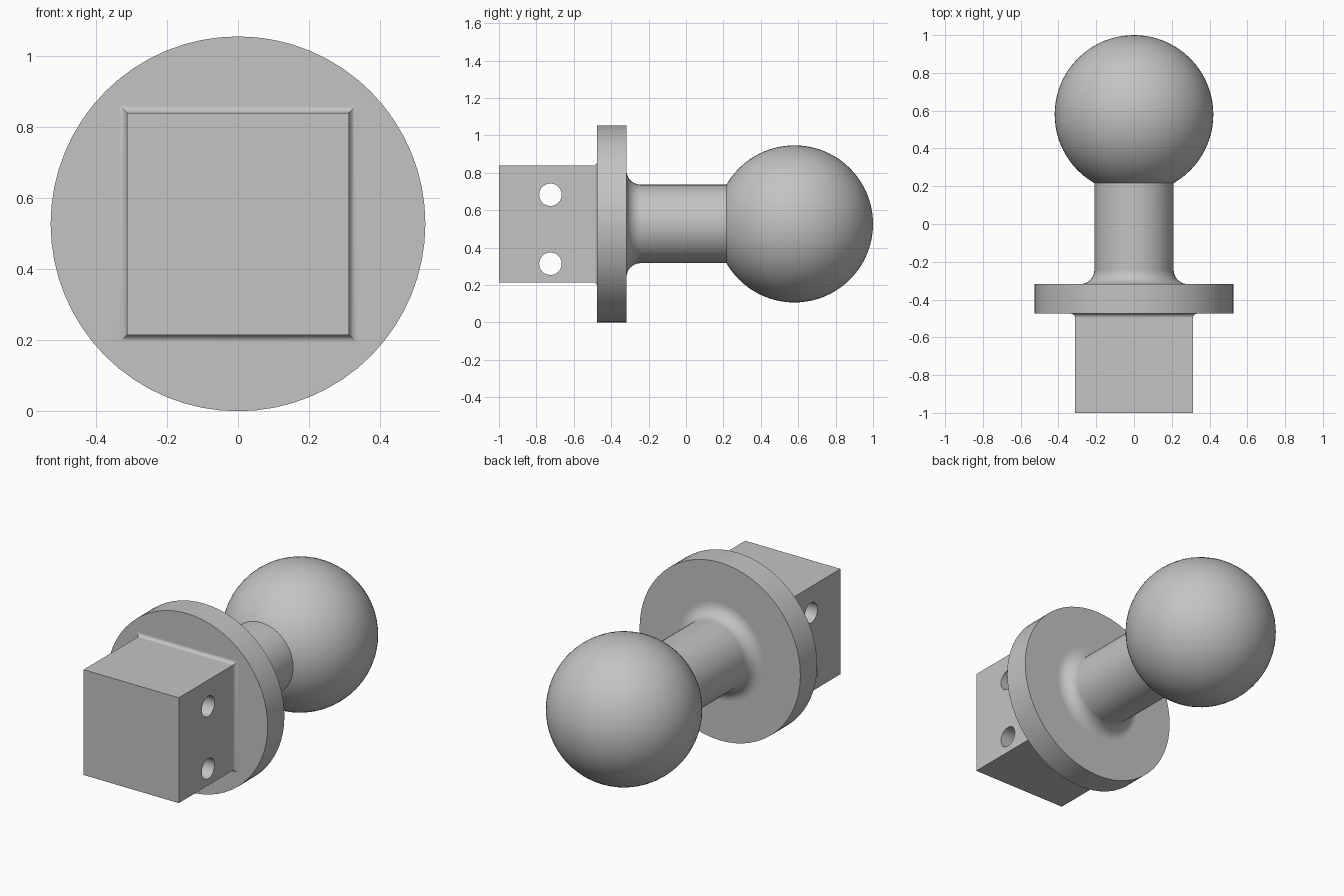
import bpy, bmesh
from math import sin, cos, pi, sqrt
from mathutils import Vector, Matrix

if "Cube" in bpy.data.objects:
    bpy.data.objects.remove(bpy.data.objects["Cube"], do_unlink=True)

AXIS_Z = 0.527

metal = bpy.data.materials.new("plain grey")
metal.use_nodes = True
grey = (0.55, 0.55, 0.55, 1)
metal.diffuse_color = grey
metal.node_tree.nodes["Principled BSDF"].inputs["Base Color"].default_value = grey


def lathe(name, profile, sides, turn=0.0):
    """Revolve (radius, y) points about the long axis."""
    bm = bmesh.new()
    rings = []
    for r, y in profile:
        ring = []
        for i in range(sides):
            a = turn + 2 * pi * i / sides
            ring.append(bm.verts.new((r * cos(a), y, AXIS_Z + r * sin(a))))
        rings.append(ring)
    for lower, upper in zip(rings, rings[1:]):
        for i in range(sides):
            j = (i + 1) % sides
            bm.faces.new((lower[i], lower[j], upper[j], upper[i]))
    bm.faces.new(rings[0])
    bm.faces.new(rings[-1])
    bmesh.ops.recalc_face_normals(bm, faces=bm.faces)
    mesh = bpy.data.meshes.new(name)
    bm.to_mesh(mesh)
    bm.free()
    obj = bpy.data.objects.new(name, mesh)
    bpy.context.collection.objects.link(obj)
    mesh.materials.append(metal)
    return obj


def activate(obj):
    bpy.ops.object.select_all(action="DESELECT")
    obj.select_set(True)
    bpy.context.view_layer.objects.active = obj


def smooth(obj):
    activate(obj)
    bpy.ops.object.shade_smooth_by_angle(angle=pi / 6)
    obj.modifiers.new("even shading", "WEIGHTED_NORMAL").keep_sharp = True


def fillet(radius, size, base, direction, steps=10):
    """Concave quarter round spreading from a shaft onto a flat base."""
    return [(radius + size * (1 - cos(t)), base + direction * size * (1 - sin(t)))
            for t in (pi / 2 * i / steps for i in range(steps + 1))]


# Round flange
FRONT, BACK = -0.475, -0.318
flange = lathe("flange", [(0.527, FRONT), (0.527, BACK)], 64)
smooth(flange)

# Square mounting block, flared where it meets the flange
block_profile = [(0.312, -1.0)] + fillet(0.312, 0.022, FRONT, -1)
block_profile.append((block_profile[-1][0], FRONT + 0.02))
block = lathe("mounting_block", [(r * sqrt(2), y) for r, y in block_profile], 4, pi / 4)

# Two pin holes across the block
for z in (0.314, 0.683):
    bpy.ops.mesh.primitive_cylinder_add(vertices=40, radius=0.06, depth=1,
                                        location=(0, -0.725, z), rotation=(0, pi / 2, 0))
    cutter = bpy.context.object
    cutter.name = "hole_cutter"
    cutter.hide_render = True
    cutter.data.materials.append(metal)
    cut = block.modifiers.new("pin hole", "BOOLEAN")
    cut.object = cutter
    cut.solver = "EXACT"
    activate(block)
    bpy.ops.object.modifier_apply(modifier=cut.name)
    bpy.data.objects.remove(cutter, do_unlink=True)
smooth(block)

# Neck, rounded into the flange
neck_profile = [(0.21, 0.23)] + fillet(0.21, 0.075, BACK, 1)
neck_profile.append((neck_profile[-1][0], BACK - 0.02))
smooth(lathe("neck", neck_profile, 48))

# Ball on the end of the neck
bpy.ops.mesh.primitive_uv_sphere_add(segments=64, ring_count=40, radius=0.42,
                                     location=(0, 0.58, AXIS_Z), rotation=(pi / 2, 0, 0))
ball = bpy.context.object
ball.name = "ball"
ball.data.materials.append(metal)
bpy.ops.object.shade_smooth()
